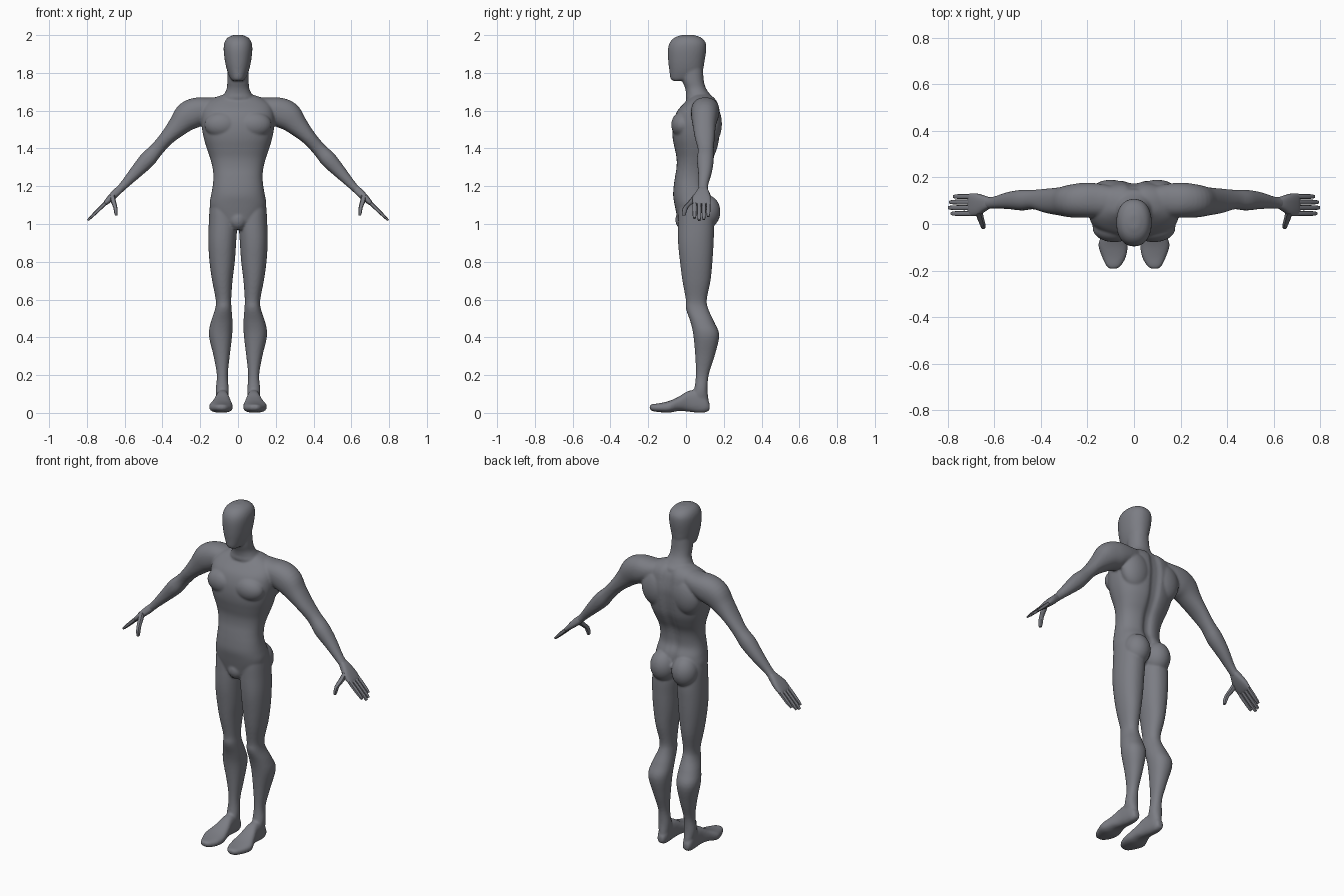
import bpy
import bmesh
import math
from mathutils import Vector, Matrix

default_cube = bpy.data.objects.get("Cube")
if default_cube:
    bpy.data.objects.remove(default_cube, do_unlink=True)

skin = bpy.data.materials.new("slate_grey_skin")
skin.use_nodes = True
skin.diffuse_color = (.2, .205, .23, 1)
skin.node_tree.nodes["Principled BSDF"].inputs["Base Color"].default_value = skin.diffuse_color


def resample(rows, steps=4):
    """Smoothly interpolate between the given section rows."""
    result = []
    last = len(rows) - 1
    for i in range(last):
        before, start = rows[max(i - 1, 0)], rows[i]
        end, after = rows[i + 1], rows[min(i + 2, last)]
        for k in range(steps):
            t = k / steps
            result.append([
                b + t * ((c - a) / 2 + t * (a - 2.5 * b + 2 * c - d / 2
                                            + t * (1.5 * (b - c) + (d - a) / 2)))
                for a, b, c, d in zip(before, start, end, after)])
    result.append(list(rows[-1]))
    return result


# Section frames: each turns a row into a centre and two half axes
def upright(row, step):
    z, left, right, front, back = row
    return (Vector(((left + right) / 2, (front + back) / 2, z)),
            Vector(((right - left) / 2, 0, 0)), Vector((0, (back - front) / 2, 0)))


def lengthwise(row, step):
    y, left, right, low, high = row
    return (Vector(((left + right) / 2, y, (low + high) / 2)),
            Vector(((right - left) / 2, 0, 0)), Vector((0, 0, (high - low) / 2)))


def limb(row, step):
    x, z, radius, front, back = row
    across = Vector((-step[1], 0, step[0])).normalized()
    return (Vector((x, (front + back) / 2, z)), across * radius,
            Vector((0, (back - front) / 2, 0)))


def loft(bm, rows, frame, side=1, sides=32, power=2.2, steps=4):
    """Skin closed rounded sections placed along the rows."""
    rows = resample(rows, steps)
    rings = []
    for i, row in enumerate(rows):
        previous, following = rows[max(i - 1, 0)], rows[min(i + 1, len(rows) - 1)]
        step = [b - a for a, b in zip(previous, following)]
        centre, u, v = frame(row, step)
        ring = []
        for k in range(sides):
            angle = math.tau * (k + .5) / sides
            c, s = math.cos(angle), math.sin(angle)
            point = (centre + u * math.copysign(abs(c) ** (2 / power), c)
                     + v * math.copysign(abs(s) ** (2 / power), s))
            ring.append(bm.verts.new((point.x * side, point.y, point.z)))
        rings.append(ring)
    for lower, upper in zip(rings, rings[1:]):
        for k in range(sides):
            n = (k + 1) % sides
            bm.faces.new((lower[k], lower[n], upper[n], upper[k]))
    bm.faces.new(rings[0])
    bm.faces.new(rings[-1])
    return [vert for ring in rings for vert in ring]


def muscle(bm, centre, radii):
    bmesh.ops.create_uvsphere(
        bm, u_segments=32, v_segments=20, radius=1,
        matrix=Matrix.Translation(centre) @ Matrix.Diagonal((*radii, 1)))


def symmetric(rows):
    return [(z, -half, half, front, back) for z, half, front, back in rows]


def finish(bm, name):
    bmesh.ops.recalc_face_normals(bm, faces=bm.faces)
    mesh = bpy.data.meshes.new(name)
    bm.to_mesh(mesh)
    bm.free()
    mesh.materials.append(skin)
    obj = bpy.data.objects.new(name, mesh)
    bpy.context.collection.objects.link(obj)
    return obj


def activate(obj):
    bpy.ops.object.select_all(action='DESELECT')
    obj.select_set(True)
    bpy.context.view_layer.objects.active = obj


body_mesh = bmesh.new()

# Torso with a groove along the spine
torso = symmetric([
    (.97, .03, -.03, .03), (1, .08, -.04, .09), (1.05, .135, -.05, .13),
    (1.1, .15, -.06, .14), (1.15, .143, -.068, .135), (1.2, .134, -.065, .115),
    (1.25, .13, -.058, .115), (1.3, .135, -.05, .125), (1.35, .148, -.05, .148),
    (1.4, .165, -.06, .168), (1.45, .18, -.07, .178), (1.5, .19, -.072, .184),
    (1.55, .195, -.065, .187), (1.6, .19, -.045, .18), (1.64, .17, -.01, .17),
    (1.67, .12, .02, .15), (1.69, .06, .04, .12)])
for vert in loft(body_mesh, torso, upright, sides=56, power=2.4):
    if vert.co.y > .05 and vert.co.z > 1.1:
        vert.co.y -= .02 * math.exp(-(vert.co.x / .025) ** 2)

# Neck and head
loft(body_mesh, symmetric([
    (1.6, .1, .03, .15), (1.66, .09, 0, .15), (1.69, .072, 0, .125),
    (1.72, .059, -.005, .105), (1.76, .057, -.02, .094), (1.82, .055, -.03, .09)]),
    upright)
loft(body_mesh, symmetric([
    (1.758, .026, -.068, -.02), (1.77, .04, -.082, .06), (1.81, .057, -.088, .088),
    (1.86, .069, -.094, .098), (1.92, .076, -.096, .107), (1.96, .072, -.086, .104),
    (1.987, .054, -.06, .08), (2.001, .022, -.02, .04)]), upright)

muscle(body_mesh, (0, -.02, 1.022), (.045, .036, .05))

leg = [
    (1.14, .05, .13, 0, .09), (1.1, .02, .148, -.035, .13), (1, .005, .155, -.042, .148),
    (.9, .01, .157, -.042, .146), (.8, .017, .151, -.032, .14), (.7, .029, .137, -.019, .13),
    (.6, .036, .118, -.001, .11), (.55, .034, .121, 0, .118), (.48, .029, .144, .024, .15),
    (.41, .031, .154, .039, .176), (.3, .044, .129, .049, .151), (.2, .054, .112, .052, .12),
    (.12, .049, .118, .042, .114), (.06, .052, .11, .02, .12), (.02, .055, .105, .03, .115)]

foot = [
    (.125, .065, .1, .015, .05), (.1, .054, .111, .002, .09), (.06, .05, .115, .001, .12),
    (.01, .045, .12, .007, .115), (-.04, .035, .136, .01, .085), (-.09, .027, .153, .001, .063),
    (-.14, .034, .138, .004, .051), (-.178, .055, .12, .01, .046), (-.192, .072, .106, .02, .04)]

arm = [
    (.04, 1.63, .05, .04, .15), (.14, 1.61, .06, .03, .172), (.21, 1.595, .076, .027, .177),
    (.265, 1.57, .077, .028, .17), (.315, 1.52, .057, .036, .158), (.375, 1.457, .04, .047, .152),
    (.43, 1.395, .037, .063, .147), (.48, 1.34, .043, .058, .147), (.54, 1.275, .034, .064, .137),
    (.6, 1.21, .023, .066, .118), (.635, 1.174, .02, .064, .116)]

# Paired limbs and muscles
for side in (1, -1):
    loft(body_mesh, leg, upright, side)
    loft(body_mesh, foot, lengthwise, side, power=2.5)
    loft(body_mesh, arm, limb, side)
    muscle(body_mesh, (side * .085, -.018, 1.525), (.093, .06, .07))    # chest
    muscle(body_mesh, (side * .1, .13, 1.53), (.09, .06, .11))          # shoulder blade
    muscle(body_mesh, (side * .07, .105, 1.065), (.074, .077, .09))     # buttock

body = finish(body_mesh, "body")

# Fuse the overlapping parts into one smooth skin
fuse = body.modifiers.new("fuse", 'REMESH')
fuse.mode = 'VOXEL'
fuse.voxel_size = .006
fuse.use_smooth_shade = True
soften = body.modifiers.new("soften", 'SMOOTH')
soften.factor = .5
soften.iterations = 6
activate(body)
bpy.ops.object.convert(target='MESH')
bpy.ops.object.shade_smooth()


def along_hand(t, radius, front, back):
    return (.62 + .717 * t, 1.19 - .697 * t, radius, front, back)


# Hands: palm, four fingers and a thumb
for name, side in (("left_hand", 1), ("right_hand", -1)):
    hand = bmesh.new()
    palm = [(0, .018, .068, .113), (.03, .021, .055, .121), (.07, .019, .036, .13),
            (.11, .013, .033, .131), (.125, .007, .036, .128)]
    loft(hand, [along_hand(*row) for row in palm], limb, side, sides=20, power=2.8)
    for y, tip in ((.045, .228), (.07, .245), (.094, .238), (.118, .215)):
        finger = [along_hand(t, r, y - w, y + w) for t, r, w in (
            (.1, .01, .01), (.15, .01, .011), (tip - .025, .008, .01), (tip, .005, .007))]
        loft(hand, finger, limb, side, sides=10, power=3, steps=2)
    thumb = [(.667, 1.155, .014, .04, .075), (.66, 1.12, .014, .012, .048),
             (.65, 1.09, .011, -.015, .014), (.647, 1.065, .01, -.022, .004),
             (.645, 1.045, .006, -.021, -.003)]
    loft(hand, thumb, limb, side, sides=10, power=2.6, steps=2)
    activate(finish(hand, name))
    bpy.ops.object.shade_smooth_by_angle(angle=math.radians(40))
